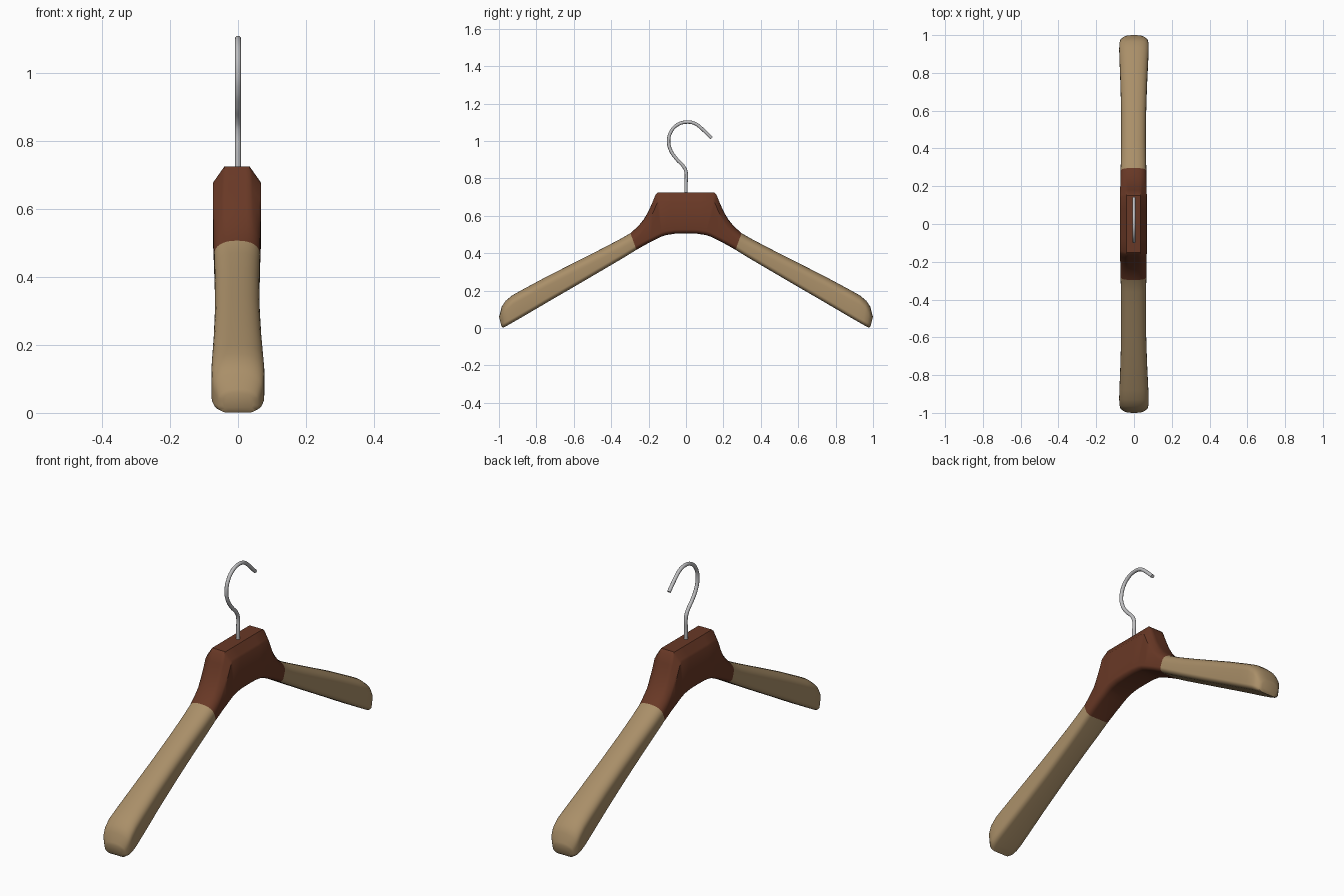
import bpy, bmesh, math
from mathutils import Vector

if "Cube" in bpy.data.objects:
    bpy.data.objects.remove(bpy.data.objects["Cube"])


def material(name, rgb):
    m = bpy.data.materials.new(name)
    m.diffuse_color = (*rgb, 1)
    m.use_nodes = True
    m.node_tree.nodes["Principled BSDF"].inputs["Base Color"].default_value = m.diffuse_color
    return m


tan = material("light wood", (0.40, 0.275, 0.14))
brown = material("dark wood", (0.14, 0.04, 0.019))
steel = material("steel", (0.52, 0.52, 0.53))

# Half of the hanger: top y, top z, bottom y, bottom z, half width
STATIONS = [
    (0.00, 0.725, 0.00, 0.505, 0.0705),
    (0.08, 0.725, 0.06, 0.504, 0.0705),
    (0.15, 0.725, 0.105, 0.497, 0.0705),
    (0.163, 0.713, 0.128, 0.490, 0.0705),
    (0.18, 0.670, 0.155, 0.477, 0.070),
    (0.20, 0.625, 0.185, 0.462, 0.070),
    (0.225, 0.582, 0.210, 0.449, 0.069),
    (0.255, 0.545, 0.235, 0.435, 0.069),
    (0.297, 0.507, 0.265, 0.418, 0.068),
    (0.36, 0.471, 0.33, 0.378, 0.067),
    (0.45, 0.424, 0.42, 0.325, 0.0655),
    (0.60, 0.348, 0.57, 0.237, 0.066),
    (0.75, 0.272, 0.72, 0.150, 0.070),
    (0.88, 0.202, 0.86, 0.068, 0.076),
    (0.93, 0.174, 0.915, 0.036, 0.078),
    (0.965, 0.145, 0.945, 0.019, 0.077),
    (0.985, 0.115, 0.965, 0.008, 0.072),
    (0.996, 0.070, 0.979, 0.001, 0.058),
]
SPLIT = 8   # station where the dark block meets the arm
N = 8       # steps per rounded corner


def section(st, side):
    """Closed cross-section: domed or chamfered top, lightly rounded base."""
    yt, zt, yb, zb, w = st
    top, bot = Vector((0, yt * side, zt)), Vector((0, yb * side, zb))
    up = bot - top
    h = up.length
    up = -up.normalized()
    dt, db = min(0.048, 0.5 * h), min(0.022, 0.3 * h)
    chamfer = max(0, min(1, (0.27 - yt) / 0.10))
    shift = -0.003 * (1 - yt * yt)
    half = []                                     # +x side, bottom to top
    for i in range(N + 1):
        a = math.pi / 2 * i / N
        half.append((w - db * 1.2 * (1 - math.sin(a)), db * (1 - math.cos(a))))
    for i in range(N + 1):
        t = i / N
        a = math.pi / 2 * t
        ex, ez = w * math.cos(a) ** 0.85, h - dt * (1 - math.sin(a) ** 0.85)
        if i == N:
            ex = 0.0
        s = min(1, t / 0.625)                     # straight bevel, then flat
        cx = w * (1 - 0.47 * s) if t <= 0.625 else w * 0.53 * (1 - t) / 0.375
        cz = h - dt * (1 - s)
        half.append((ex + (cx - ex) * chamfer, ez + (cz - ez) * chamfer))
    loop = half + [(-x, z) for x, z in reversed(half[:-1])]
    return [bot + up * z + Vector((x + shift, 0, 0)) for x, z in loop]


# Wooden body: loft through the mirrored stations
bm = bmesh.new()
rows = [(s, -1, i) for i, s in reversed(list(enumerate(STATIONS)))]
rows += [(s, 1, i) for i, s in enumerate(STATIONS) if i]
rings = [[bm.verts.new(p) for p in section(s, side)] for s, side, i in rows]
for k in range(len(rings) - 1):
    a, b = rings[k], rings[k + 1]
    dark = max(rows[k][2], rows[k + 1][2]) <= SPLIT
    for j in range(len(a)):
        n = (j + 1) % len(a)
        bm.faces.new((a[j], a[n], b[n], b[j])).material_index = int(dark)

# Softly bulged arm ends
for ring, side in ((rings[0], -1), (rings[-1], 1)):
    c = sum((v.co for v in ring), Vector()) / len(ring)
    inner = [bm.verts.new(c + (v.co - c) * 0.75 + Vector((0, 0.006 * side, 0))) for v in ring]
    for j in range(len(ring)):
        n = (j + 1) % len(ring)
        bm.faces.new((ring[j], ring[n], inner[n], inner[j]))
    bm.faces.new(inner)
bmesh.ops.recalc_face_normals(bm, faces=bm.faces)
me = bpy.data.meshes.new("hanger_body")
bm.to_mesh(me)
bm.free()
me.materials.append(tan)
me.materials.append(brown)
body = bpy.data.objects.new("hanger_body", me)
bpy.context.collection.objects.link(body)
bpy.context.view_layer.objects.active = body
body.select_set(True)
bpy.ops.object.shade_smooth_by_angle(angle=math.radians(38))

# Wire hook: smooth bevelled curve
PATH = [(0, 0.70), (0, 0.77), (0, 0.835), (-0.012, 0.862), (-0.05, 0.903),
        (-0.082, 0.95), (-0.093, 1.0), (-0.08, 1.05), (-0.045, 1.087),
        (0.005, 1.101), (0.05, 1.092), (0.082, 1.068), (0.137, 1.015)]
cu = bpy.data.curves.new("hook", 'CURVE')
cu.dimensions = '3D'
cu.bevel_depth = 0.009
cu.bevel_resolution = 4
cu.resolution_u = 6
cu.use_fill_caps = True
sp = cu.splines.new('BEZIER')
sp.bezier_points.add(len(PATH) - 1)
for bp, (y, z) in zip(sp.bezier_points, PATH):
    bp.co = (0, y, z)
    bp.handle_left_type = bp.handle_right_type = 'AUTO'
cu.materials.append(steel)
hook = bpy.data.objects.new("hook", cu)
bpy.context.collection.objects.link(hook)
